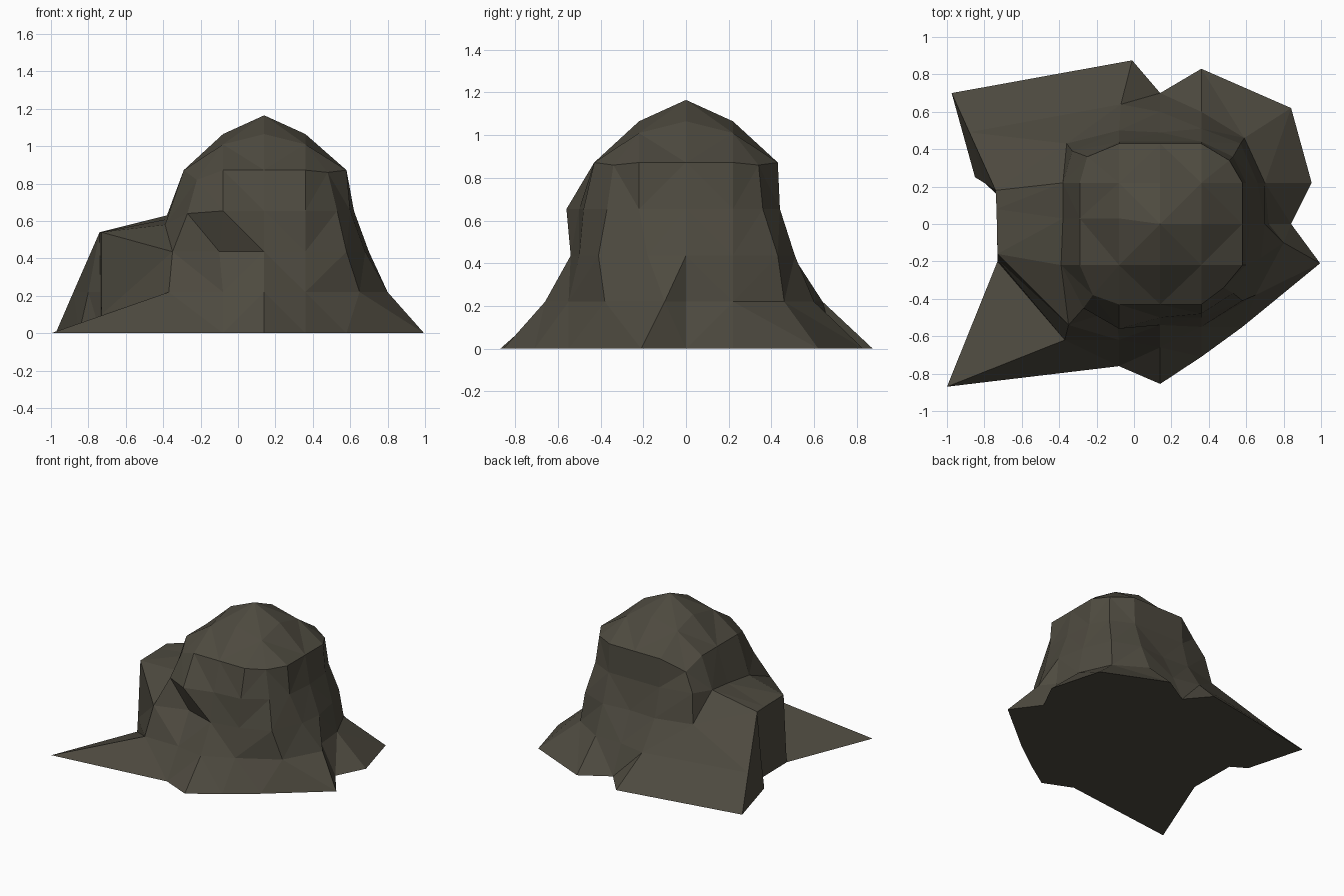
import bpy, bmesh

if "Cube" in bpy.data.objects:
    bpy.data.objects.remove(bpy.data.objects["Cube"])

# Horizontal outlines, counter-clockwise from +x; optional third value is a local height
foot = [(.84, 0), (.95, .22), (.84, .62), (.36, .83), (.14, .70), (-.01, .875), (-.975, .70), (-.85, .25),
        (-.735, .18), (-.73, -.2), (-1, -.87), (-.08, -.76), (.14, -.855), (.36, -.71), (.58, -.55), (.995, -.21)]
skirt = [(.72, 0), (.70, .22), (.59, .46), (.36, .60), (.14, .60), (-.07, .64), (-.88, .49), (-.80, .22),
         (-.735, .16), (-.73, -.19, .1), (-.37, -.62), (-.08, -.62), (.14, -.66), (.36, -.55), (.65, -.38), (.80, -.1)]
waist = [(.70, 0), (.66, .22), (.57, .43), (.36, .51), (.14, .49), (-.08, .50), (-.36, .43), (-.74, .18, .54),
         (-.735, .08, .54), (-.73, -.16, .54), (-.35, -.54), (-.10, -.46), (.14, -.54), (.36, -.50), (.58, -.41), (.68, -.18)]
brow = [(.62, 0), (.60, .22), (.53, .36), (.36, .44), (.14, .44), (-.08, .44), (-.33, .39), (-.38, .22, .63),
        (-.38, .03, .61), (-.39, -.22, .58), (-.27, -.45, .64), (-.08, -.56), (.14, -.50), (.36, -.48), (.53, -.37), (.60, -.22)]


def clamp_ring(ring, x0, x1, y):
    """Pull a ring inside a box, to make the narrower ring above it."""
    return [(min(max(p[0], x0), x1), min(max(p[1], -y), y)) for p in ring]


shoulder = clamp_ring(brow, -.29, .58, .43)
crown = clamp_ring(shoulder, -.08, .36, .22)
# Blunt the four corners of the dome; three crown points meet at each corner
for i, p in {2: (.51, .34, .86), 6: (-.25, .36, .79), 10: (-.22, -.38, .82), 14: (.48, -.34, .86)}.items():
    shoulder[i] = p
    for k in (i - 1, i, i + 1):
        crown[k] = (crown[i][0], crown[i][1], 1.01)

# Boulder: faceted loft through the rings, closed by a peak and flat base
bm = bmesh.new()
levels = [(foot, 0), (skirt, .22), (waist, .436), (brow, .654), (shoulder, .872), (crown, 1.065)]
rings = [[bm.verts.new((p[0], p[1], p[2] if len(p) > 2 else z)) for p in ring] for ring, z in levels]
n = len(foot)
for level, (low, high) in enumerate(zip(rings, rings[1:])):
    for i in range(n):
        j = (i + 1) % n
        if level == 1 and i == 6:  # straight ridge up the back left ramp
            bm.faces.new((low[i], low[j], high[j]))
            bm.faces.new((low[i], high[j], high[i]))
        else:
            bm.faces.new((low[i], low[j], high[j], high[i]))
peak = bm.verts.new((.14, 0, 1.165))
for i in range(n):
    bm.faces.new((rings[-1][i], rings[-1][(i + 1) % n], peak))
bm.faces.new(rings[0][::-1])
bmesh.ops.remove_doubles(bm, verts=bm.verts, dist=.0005)
bmesh.ops.triangulate(bm, faces=bm.faces)
bmesh.ops.recalc_face_normals(bm, faces=bm.faces)

mesh = bpy.data.meshes.new("boulder")
bm.to_mesh(mesh)
bm.free()
boulder = bpy.data.objects.new("boulder", mesh)
bpy.context.collection.objects.link(boulder)

# Dark stone colour
stone = bpy.data.materials.new("stone")
stone.diffuse_color = (.075, .068, .05, 1)
stone.use_nodes = True
stone.node_tree.nodes["Principled BSDF"].inputs["Base Color"].default_value = stone.diffuse_color
mesh.materials.append(stone)
